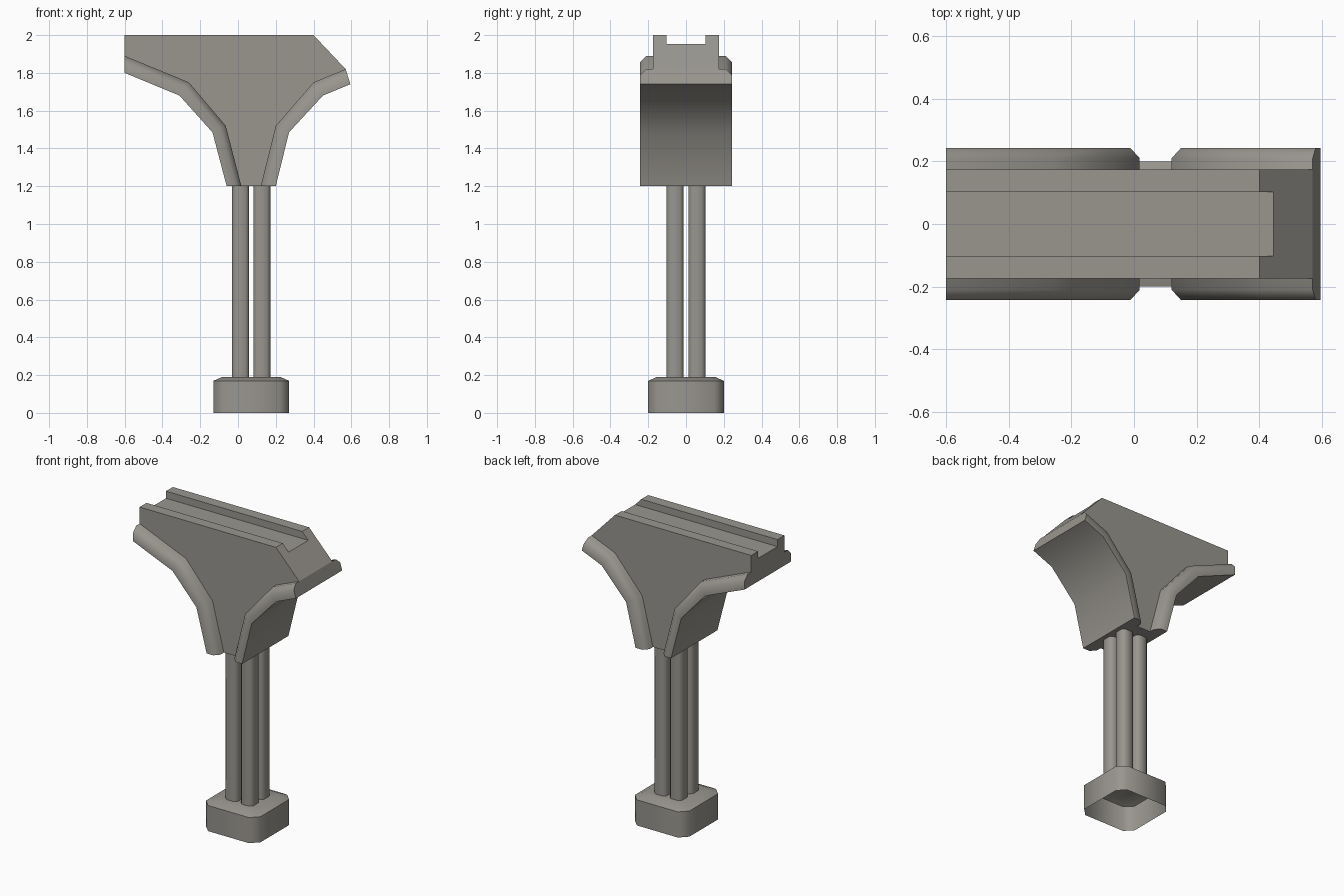
import bpy, bmesh, math

if "Cube" in bpy.data.objects:
    bpy.data.objects.remove(bpy.data.objects["Cube"])

grey = bpy.data.materials.new("warm grey")
grey.diffuse_color = (0.32, 0.305, 0.275, 1)
grey.use_nodes = True
grey.node_tree.nodes["Principled BSDF"].inputs["Base Color"].default_value = grey.diffuse_color
CX = 0.07  # centre line of the post


def finish(name, bm, smooth=None):
    bmesh.ops.recalc_face_normals(bm, faces=bm.faces)
    mesh = bpy.data.meshes.new(name)
    bm.to_mesh(mesh)
    bm.free()
    mesh.materials.append(grey)
    ob = bpy.data.objects.new(name, mesh)
    bpy.context.collection.objects.link(ob)
    if smooth:
        bpy.ops.object.select_all(action='DESELECT')
        ob.select_set(True)
        bpy.context.view_layer.objects.active = ob
        bpy.ops.object.shade_smooth_by_angle(angle=math.radians(smooth))
    return ob


def loft(bm, rings, cap_start=True, cap_end=True):
    loops = [[bm.verts.new(p) for p in r] for r in rings]
    n = len(loops[0])
    for a, b in zip(loops, loops[1:]):
        for i in range(n):
            j = (i + 1) % n
            bm.faces.new((a[i], a[j], b[j], b[i]))
    if cap_start:
        bm.faces.new(loops[0])
    if cap_end:
        bm.faces.new(loops[-1])


def chamfered_square(x, y, h, c, z):
    k = h - c
    pts = [(h, -k), (h, k), (k, h), (-k, h), (-h, k), (-h, -k), (-k, -h), (k, -h)]
    return [(x + px, y + py, z) for px, py in pts]


# Hollow foot, open underneath, with a hole in its top
bm = bmesh.new()
loft(bm, [chamfered_square(CX, 0, h, c, z) for h, c, z in
          ((0.2, 0.05, 0), (0.2, 0.05, 0.17), (0.155, 0.04, 0.19), (0.05, 0.015, 0.19))],
     False, False)
finish("foot", bm, 50)

# Four slim columns
for sx in (-1, 1):
    for sy in (-1, 1):
        bm = bmesh.new()
        loft(bm, [chamfered_square(CX + sx * 0.056, sy * 0.058, 0.045, 0.018, z)
                  for z in (0.19, 1.2)], False, True)
        finish("column", bm, 50)

# Flange paths: (outer x, outer z, inner x, inner z) from the end down to the post
left = [(-0.6, 1.80, -0.6, 1.89), (-0.31, 1.68, -0.26, 1.75),
        (-0.135, 1.485, -0.065, 1.52), (-0.06, 1.2, 0.018, 1.2)]
right = [(0.595, 1.74, 0.57, 1.82), (0.45, 1.68, 0.40, 1.75),
         (0.27, 1.485, 0.20, 1.52), (0.2, 1.2, 0.12, 1.2)]


def flange(name, path):
    bm = bmesh.new()
    rings = []
    for px, pz, qx, qz in path:
        mx, mz = px + 0.62 * (qx - px), pz + 0.62 * (qz - pz)
        rings.append([(px, -0.243, pz), (mx, -0.243, mz), (qx, -0.21, qz),
                      (qx, 0.21, qz), (mx, 0.243, mz), (px, 0.243, pz)])
    loft(bm, rings)
    finish(name, bm, 50)


flange("left_flange", left)
flange("right_flange", right)

# Bracket head between the flanges
profile = [(-0.6, 2), (0.4, 2)] + [(p[2], p[3]) for p in right] \
    + [(p[2], p[3]) for p in reversed(left)]
bm = bmesh.new()
loft(bm, [[(x, y, z) for x, z in profile] for y in (-0.174, 0.174)])
head = finish("bracket_head", bm)

# Channel cut along the top
bm = bmesh.new()
loft(bm, [[(x, y, z) for x, z in ((-1, 1.953), (1, 1.953), (1, 2.2), (-1, 2.2))]
          for y in (-0.102, 0.102)])
cutter = finish("channel_cutter", bm)
cutter.hide_render = True
cutter.hide_set(True)
cut = head.modifiers.new("channel", 'BOOLEAN')
cut.operation = 'DIFFERENCE'
cut.solver = 'EXACT'
cut.object = cutter
